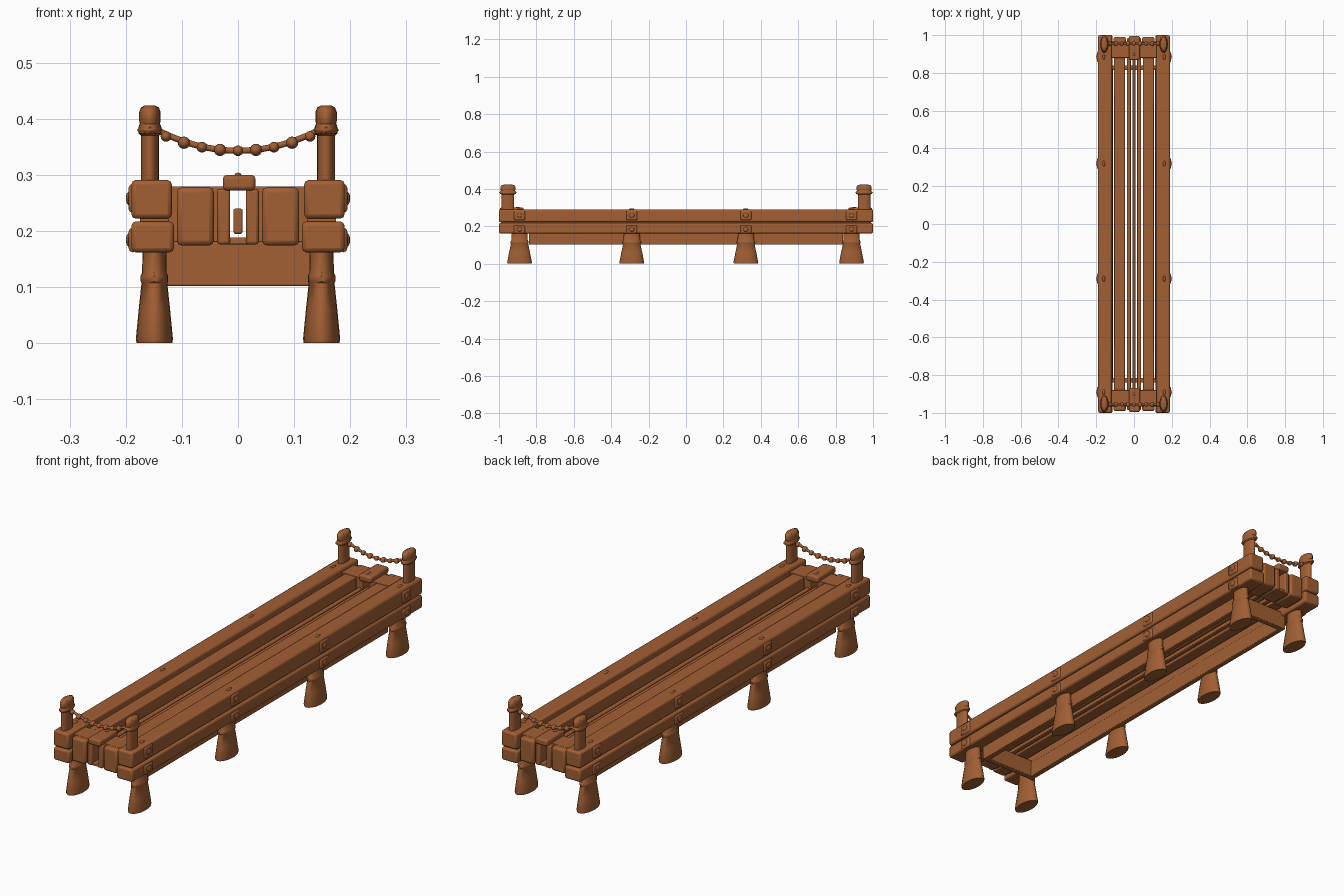
import bpy, math
from mathutils import Vector

old = bpy.data.objects.get("Cube")
if old:
    bpy.data.objects.remove(old)

wood = bpy.data.materials.new("warm_brown_wood")
wood.use_nodes = True
BROWN = (0.36, 0.115, 0.034, 1)
wood.diffuse_color = BROWN
wood.node_tree.nodes["Principled BSDF"].inputs["Base Color"].default_value = BROWN


def finish(ob, name, angle=35):
    ob.name = name
    ob.data.materials.clear()
    ob.data.materials.append(wood)
    bpy.ops.object.select_all(action='DESELECT')
    ob.select_set(True)
    bpy.context.view_layer.objects.active = ob
    bpy.ops.object.shade_smooth_by_angle(angle=math.radians(angle))
    return ob


def box(name, x, y, z, bevel=0.005):
    """Bevelled block given by its (low, high) extents."""
    bpy.ops.mesh.primitive_cube_add(size=1)
    ob = bpy.context.object
    lo, hi = (Vector(p) for p in zip(x, y, z))
    for v in ob.data.vertices:
        v.co = (lo + hi) / 2 + v.co * (hi - lo)
    if bevel:
        mod = ob.modifiers.new("soft_edges", 'BEVEL')
        mod.width = bevel
        mod.segments = 2
    return finish(ob, name)


def oval_lathe(name, centre, rings, stretch, sides=20):
    """Turned part with an oval section; rings are (radius, height)."""
    verts, faces = [], []
    for r, z in rings:
        for i in range(sides):
            a = 2 * math.pi * i / sides
            verts.append((centre[0] + r * math.cos(a),
                          centre[1] + r * stretch * math.sin(a), z))
    for k in range(len(rings) - 1):
        for i in range(sides):
            j = (i + 1) % sides
            faces.append((k * sides + i, k * sides + j,
                          (k + 1) * sides + j, (k + 1) * sides + i))
    faces.append(tuple(reversed(range(sides))))
    faces.append(tuple(range((len(rings) - 1) * sides, len(rings) * sides)))
    me = bpy.data.meshes.new(name)
    me.from_pydata(verts, [], faces)
    ob = bpy.data.objects.new(name, me)
    bpy.context.collection.objects.link(ob)
    return finish(ob, name, 40)


def ball(name, loc, size):
    bpy.ops.mesh.primitive_uv_sphere_add(segments=12, ring_count=8, location=loc)
    ob = bpy.context.object
    ob.scale = size
    return finish(ob, name, 60)


def hoop(name, loc, major, minor, scale):
    bpy.ops.mesh.primitive_torus_add(major_radius=major, minor_radius=minor,
                                     major_segments=16, minor_segments=6, location=loc)
    ob = bpy.context.object
    ob.scale = scale
    return finish(ob, name, 60)


LEG_Y = (-0.89, -0.29, 0.32, 0.885)
LEG = [(0.032, 0), (0.033, 0.008), (0.028, 0.06), (0.023, 0.107), (0.0245, 0.11),
       (0.0245, 0.12), (0.022, 0.125), (0.021, 0.17)]
POST = [(0.016, 0.27), (0.016, 0.37), (0.02, 0.374), (0.0205, 0.385), (0.018, 0.391),
        (0.019, 0.396), (0.019, 0.412), (0.016, 0.42), (0.009, 0.424)]

for side, label in ((1, "left"), (-1, "right")):
    def span(a, b):
        return tuple(sorted((side * a, side * b)))

    # Long outer rails, skirt and deck planks
    box(label + "_upper_rail", span(0.118, 0.19), (-1, 1), (0.222, 0.291), 0.008)
    box(label + "_lower_rail", span(0.114, 0.19), (-1, 1), (0.162, 0.217), 0.008)
    box(label + "_rail_core", span(0.124, 0.175), (-0.985, 0.985), (0.21, 0.23), 0)
    box(label + "_skirt", span(0.112, 0.137), (-0.84, 0.84), (0.102, 0.17), 0.003)
    box(label + "_deck_plank", span(0.048, 0.105), (-0.89, 0.89), (0.19, 0.277))
    box(label + "_inner_slat", span(0.017, 0.038), (-0.9, 0.9), (0.19, 0.235), 0.003)

    # Flared legs with bolts through the rails above them
    for y in LEG_Y:
        oval_lathe(label + "_leg", (side * 0.149, y), LEG, 2.0)
        for z, rz in ((0.258, 0.026), (0.184, 0.022)):
            box(label + "_bolt_plate", span(0.18, 0.195), (y - 0.03, y + 0.03),
                (z - rz, z + rz), 0.009)
            ball(label + "_bolt_head", (side * 0.194, y, z), (0.006, 0.015, 0.012))
        ball(label + "_top_stud", (side * 0.16, y, 0.291), (0.007, 0.015, 0.005))

    # Rounded corner posts
    for y in (-0.952, 0.952):
        oval_lathe(label + "_corner_post", (side * 0.157, y), POST, 2.1)

box("middle_slat", (-0.008, 0.008), (-0.9, 0.9), (0.195, 0.24), 0.003)

for end, label in ((-1, "front"), (1, "back")):
    def depth(a, b):
        return tuple(sorted((end * a, end * b)))

    # End skirt and end blocks with a slotted clasp
    box(label + "_skirt", (-0.13, 0.13), depth(0.815, 0.84), (0.102, 0.18), 0.003)
    for s in (1, -1):
        def across(a, b):
            return tuple(sorted((s * a, s * b)))
        box(label + "_end_block", across(0.043, 0.109), depth(0.875, 0.99),
            (0.174, 0.278), 0.009)
        box(label + "_end_backing", across(0.014, 0.125), depth(0.88, 0.965),
            (0.18, 0.279), 0.002)
        box(label + "_clasp_side", across(0.014, 0.037), depth(0.88, 0.985),
            (0.176, 0.275), 0.005)
    box(label + "_clasp_foot", (-0.025, 0.025), depth(0.88, 0.98), (0.176, 0.188), 0.003)
    box(label + "_clasp_cap", (-0.027, 0.031), depth(0.868, 0.995), (0.272, 0.3), 0.007)
    ball(label + "_clasp_stud", (0, end * 0.9, 0.3), (0.006, 0.012, 0.004))

    # Sagging beaded rope between the posts
    y = end * 0.955
    curve = bpy.data.curves.new(label + "_rope", 'CURVE')
    curve.dimensions = '3D'
    curve.bevel_depth = 0.0055
    curve.bevel_resolution = 2
    line = curve.splines.new('POLY')
    count = 21
    line.points.add(count - 1)
    for i, p in enumerate(line.points):
        x = -0.15 + 0.3 * i / (count - 1)
        z = 0.343 + 0.04 * (x / 0.15) ** 2
        p.co = (x, y, z, 1)
        if i % 2 == 0 and 0 < i < count - 1:
            size = 0.0095 if i % 4 else 0.011
            ball(label + "_rope_bead", (x * 1.07, y, z), (size, size * 1.3, size))
    curve.materials.append(wood)
    rope = bpy.data.objects.new(label + "_rope", curve)
    bpy.context.collection.objects.link(rope)
    for s in (1, -1):
        hoop(label + "_rope_loop", (s * 0.157, end * 0.952, 0.38), 0.0175, 0.005, (1, 2.1, 1))
